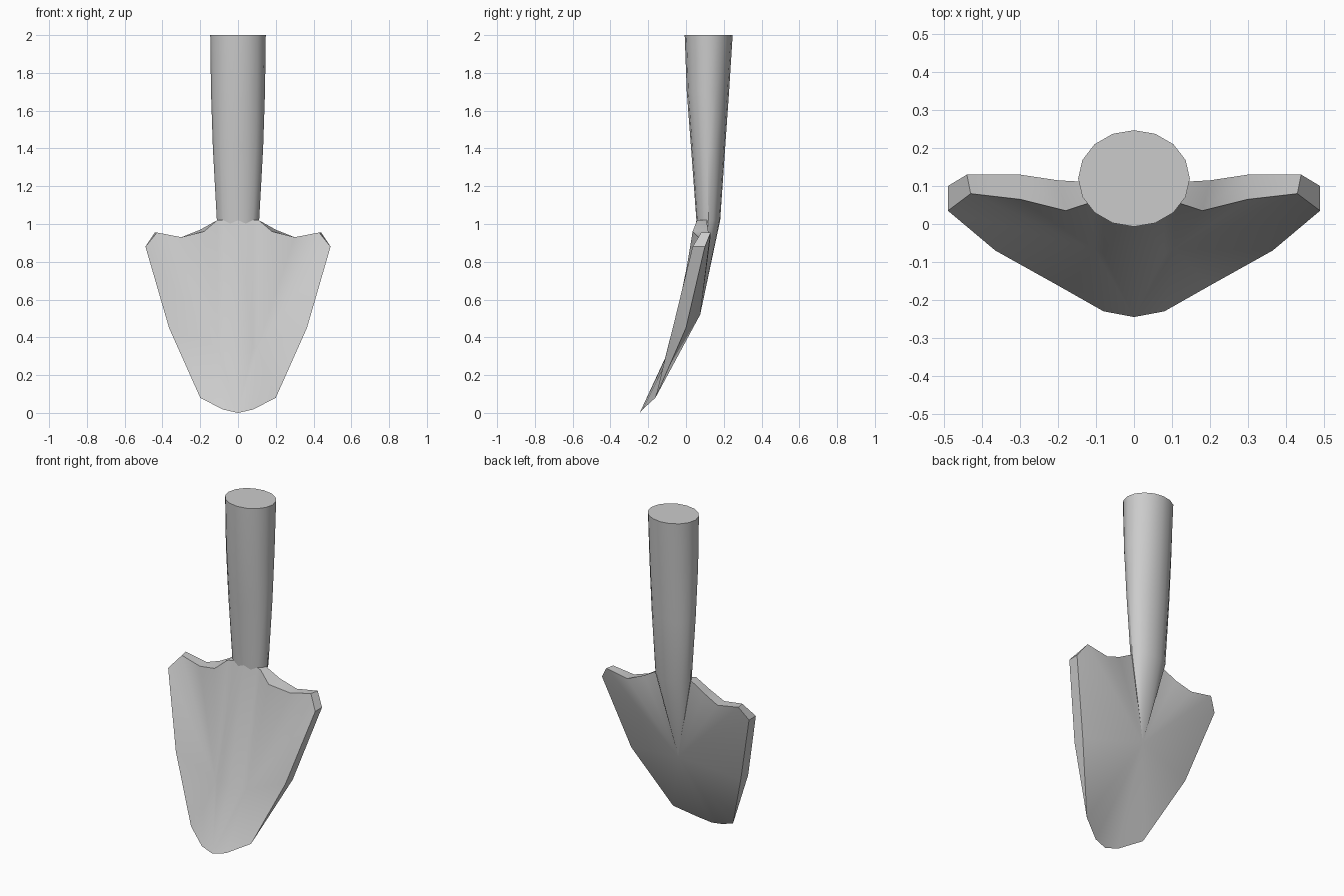
import bpy, bmesh, math

if "Cube" in bpy.data.objects:
    bpy.data.objects.remove(bpy.data.objects["Cube"])


def finish(name, bm, angle):
    bmesh.ops.remove_doubles(bm, verts=bm.verts, dist=0.0005)
    bmesh.ops.recalc_face_normals(bm, faces=bm.faces)
    mesh = bpy.data.meshes.new(name)
    bm.to_mesh(mesh)
    bm.free()
    ob = bpy.data.objects.new(name, mesh)
    bpy.context.collection.objects.link(ob)
    bpy.ops.object.select_all(action='DESELECT')
    ob.select_set(True)
    bpy.context.view_layer.objects.active = ob
    bpy.ops.object.shade_smooth_by_angle(angle=math.radians(angle))
    return ob


# Handle: lofted elliptical rings (z, centre y, x radius, y radius) ending in a cone at the back
SIDES = 16
TIP = (0, 0.075, 0.52)
bm = bmesh.new()
rings = []
for z, cy, rx, ry in [(2, .12, .147, .127), (1.7, .116, .143, .112),
                      (1.4, .117, .133, .09), (1.02, .118, .112, .063)]:
    rings.append([bm.verts.new((rx * math.sin(a), cy + ry * math.cos(a), z))
                  for a in (2 * math.pi * i / SIDES for i in range(SIDES))])
bm.faces.new(rings[0])
tip = bm.verts.new(TIP)
for i in range(SIDES):
    j = (i + 1) % SIDES
    for a, b in zip(rings, rings[1:]):
        bm.faces.new((a[i], a[j], b[j], b[i]))
    bm.faces.new((rings[-1][i], rings[-1][j], tip))
finish("handle", bm, 35)

# Blade: rim points on the front and back faces of one half, mirrored by sign
FRONT = [(.11, .058, 1.02), (.18, .035, .96), (.3, .065, .93), (.43, .08, .955),
         (.49, .035, .88), (.365, -.07, .45)]
BACK = [(.11, .11, 1.02), (.2, .115, .97), (.3, .13, .93), (.44, .13, .955),
        (.49, .1, .88), (.365, 0, .45)]
LOW = [(.2, -.162, .08), (.08, -.23, .018), (0, -.245, 0)]
# Shallow spine on the front of the blade: top and bottom of each column
SPINE_TOP = [(0, .055, 1.02), (.078, .073, 1.02), FRONT[0]]
SPINE_LOW = [(0, -.083, .35), (.08, -.079, .35), (.105, -.066, .35)]

bm = bmesh.new()
for s in (1, -1):
    def face(*pts):
        bm.faces.new([bm.verts.new((p[0] * s, p[1], p[2])) for p in pts])

    # the left lower corner has a cut front edge
    corner = LOW[0] if s > 0 else (.16, -.157, .11)
    front = FRONT + [corner] + LOW[1:]
    back = BACK + LOW
    hub = SPINE_LOW[2]
    for a, b in zip(front, front[1:]):
        face(hub, a, b)
    for i in range(2):
        face(SPINE_TOP[i], SPINE_TOP[i + 1], SPINE_LOW[i + 1], SPINE_LOW[i])
    face(SPINE_LOW[0], SPINE_LOW[1], LOW[2])
    face(SPINE_LOW[1], hub, LOW[2])
    # back fan
    for a, b in zip(back, back[1:]):
        face(TIP, a, b)
    # rim thickness
    for i in range(5):
        face(front[i], front[i + 1], back[i + 1], back[i])
    if s > 0:
        face(front[5], LOW[0], back[5])
    else:
        face(front[5], corner, LOW[0])
        face(front[5], LOW[0], back[5])
        face(corner, LOW[1], LOW[0])
    # closure hidden inside the handle
    mid = (0, .11, 1.02)
    face(SPINE_TOP[0], SPINE_TOP[1], FRONT[0], BACK[0], mid)
    face(mid, BACK[0], TIP)
finish("blade", bm, 35)
